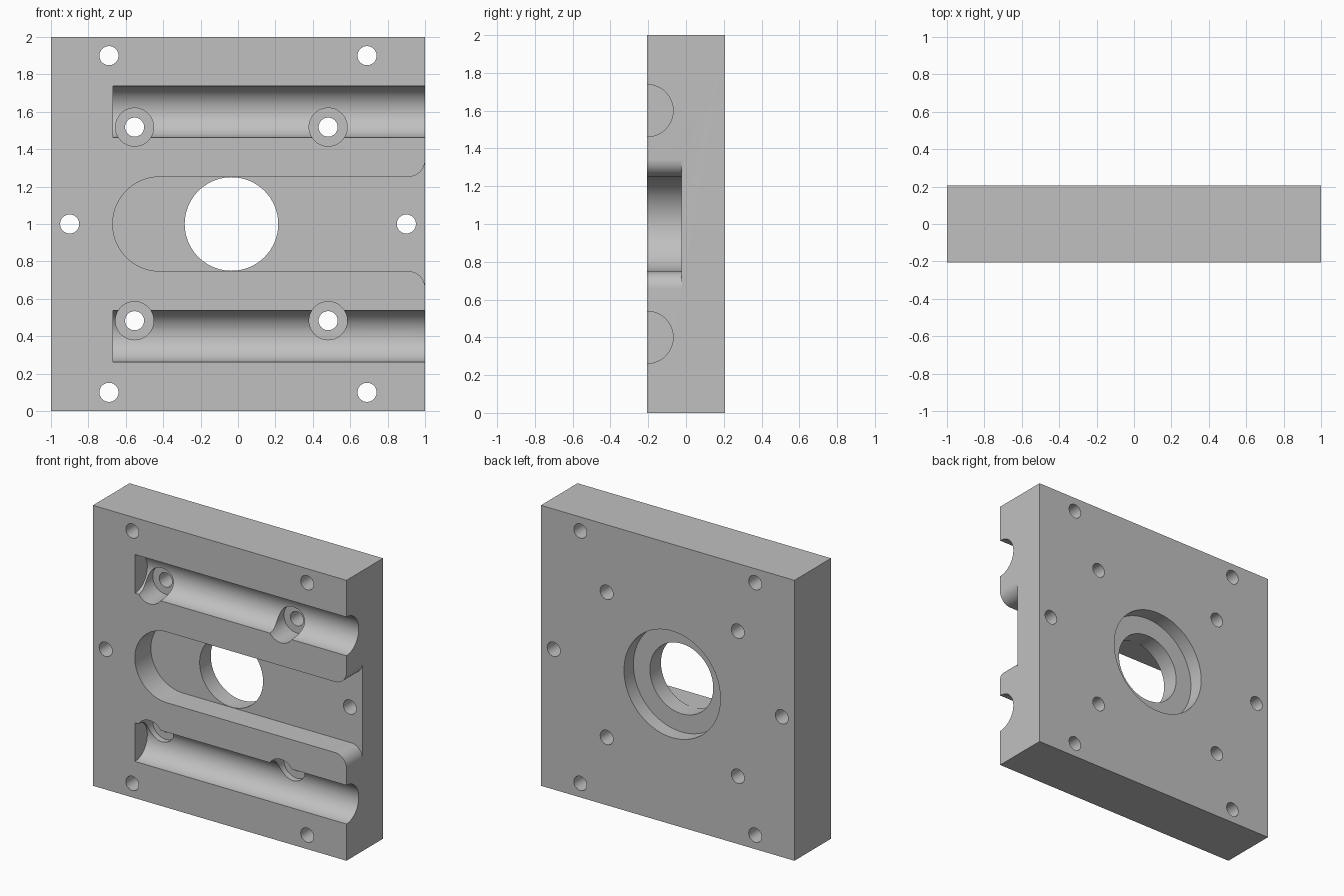
import bpy
import bmesh
from math import sin, cos, pi, radians

if "Cube" in bpy.data.objects:
    bpy.data.objects.remove(bpy.data.objects["Cube"], do_unlink=True)

FRONT, BACK = -0.206, 0.206
FLOOR = -0.025          # depth of the slot and of the screw seats
OVER = 0.1              # how far cutters reach past the block


def arc(cu, cv, r, start, end, steps):
    """Points on an arc, angles in degrees."""
    angles = [radians(start + (end - start) * i / steps) for i in range(steps + 1)]
    return [(cu + r * cos(a), cv + r * sin(a)) for a in angles]


def circle(cu, cv, r, steps=64):
    return arc(cu, cv, r, 0, 360, steps)[:-1]


def prism(name, outline, start, end, axis="Y"):
    """Extrude an outline along Y (outline in x, z) or X (outline in y, z)."""
    def place(u, v, w):
        return (u, w, v) if axis == "Y" else (w, u, v)
    bm = bmesh.new()
    rings = [[bm.verts.new(place(u, v, w)) for u, v in outline] for w in (start, end)]
    for ring in rings:
        bm.faces.new(ring)
    n = len(outline)
    for i in range(n):
        j = (i + 1) % n
        bm.faces.new((rings[0][i], rings[0][j], rings[1][j], rings[1][i]))
    bmesh.ops.recalc_face_normals(bm, faces=bm.faces)
    mesh = bpy.data.meshes.new(name)
    bm.to_mesh(mesh)
    bm.free()
    obj = bpy.data.objects.new(name, mesh)
    bpy.context.collection.objects.link(obj)
    return obj


# Solid block
block = prism("mounting_block", [(-1, 0), (1, 0), (1, 2), (-1, 2)], FRONT, BACK)
cutters = []

# Main bore with a wider recess on the back
cutters.append(prism("bore_cutter", circle(-0.035, 1, 0.25, 96), FRONT - OVER, BACK + OVER))
cutters.append(prism("recess_cutter", circle(-0.035, 1, 0.38, 96), 0.1, BACK + OVER))

# Slot with a round closed end and a flared open end
half, flare = 0.252, 0.09
slot = arc(-0.418, 1, half, 90, 270, 48)
slot += arc(1 - flare, 1 - half - flare, flare, 90, 0, 16)
slot += [(1 + OVER, 1 - half - flare), (1 + OVER, 1 + half + flare)]
slot += arc(1 - flare, 1 + half + flare, flare, 0, -90, 16)
cutters.append(prism("slot_cutter", slot, FRONT - OVER, FLOOR))

# Half-round grooves, open on the +x side
for z in (0.4, 1.6):
    cutters.append(prism("groove_cutter", circle(FRONT, z, 0.138), -0.668, 1 + OVER, "X"))

# Screw holes with flat-bottomed seats
screws = [(x, z) for x in (-0.553, 0.482) for z in (0.483, 1.518)]
for x, z in screws:
    cutters.append(prism("seat_cutter", circle(x, z, 0.102), FRONT - OVER, FLOOR))

# Plain through holes, including those of the screws
plain = [(x, z) for x in (-0.69, 0.69) for z in (0.1, 1.9)] + [(-0.9, 1), (0.9, 1)]
for x, z in screws + plain:
    cutters.append(prism("hole_cutter", circle(x, z, 0.051, 40), FRONT - OVER, BACK + OVER))

# Cut everything out of the block, then drop the cutters
for cutter in cutters:
    cutter.hide_render = True
    mod = block.modifiers.new(cutter.name, "BOOLEAN")
    mod.operation = "DIFFERENCE"
    mod.solver = "EXACT"
    mod.object = cutter
bpy.context.view_layer.update()
graph = bpy.context.evaluated_depsgraph_get()
cut_mesh = bpy.data.meshes.new_from_object(block.evaluated_get(graph))
block.modifiers.clear()
block.data = cut_mesh
for cutter in cutters:
    bpy.data.objects.remove(cutter, do_unlink=True)

# Plain grey metal
grey = bpy.data.materials.new("grey_metal")
grey.use_nodes = True
grey.diffuse_color = (0.53, 0.53, 0.53, 1)
grey.node_tree.nodes["Principled BSDF"].inputs["Base Color"].default_value = (0.53, 0.53, 0.53, 1)
block.data.materials.clear()
block.data.materials.append(grey)

# Smooth round walls with sharp rims
for obj in bpy.context.selected_objects:
    obj.select_set(False)
block.select_set(True)
bpy.context.view_layer.objects.active = block
bpy.ops.object.shade_smooth_by_angle(angle=radians(30))
